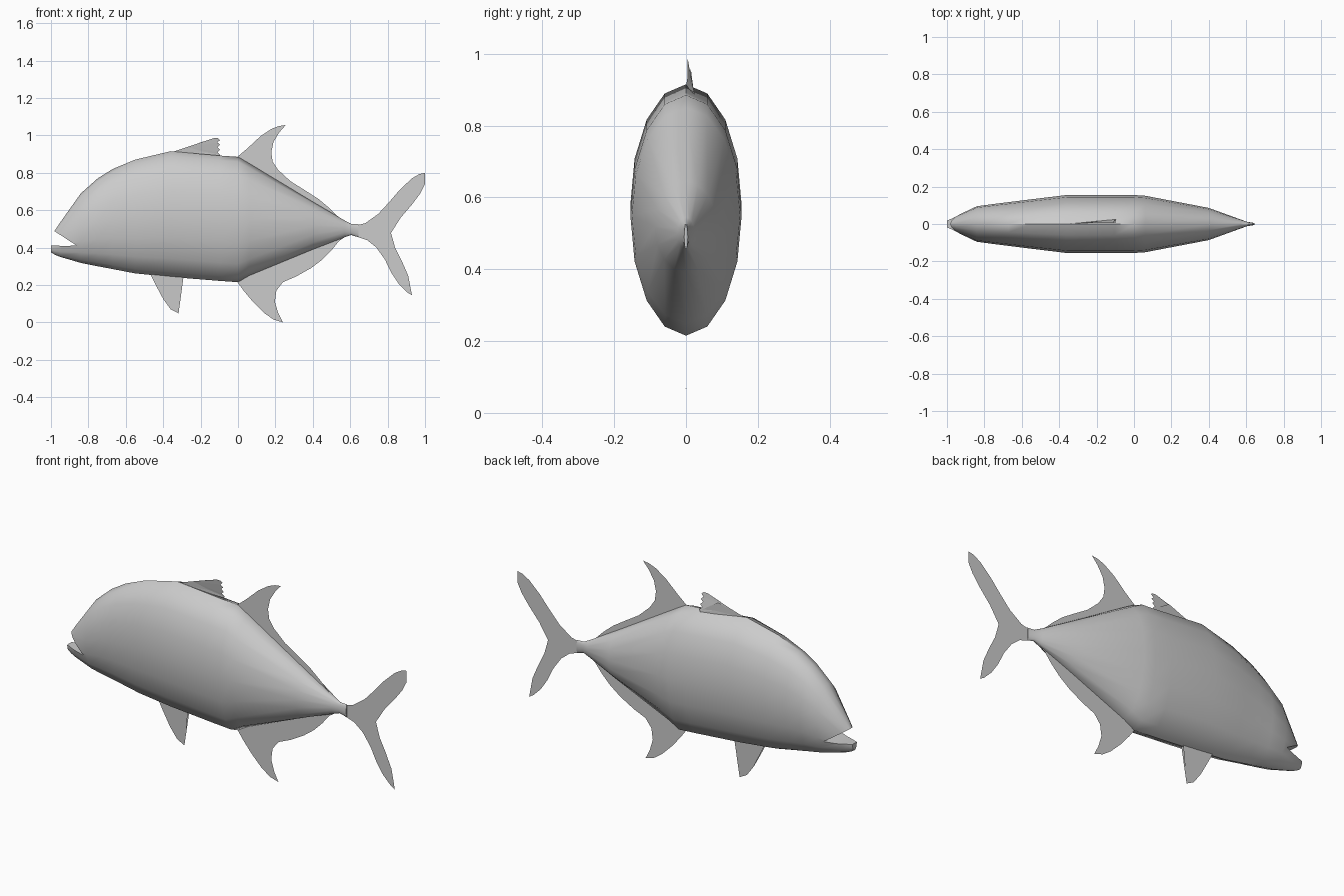
import bpy, bmesh, math
from mathutils import Vector

if "Cube" in bpy.data.objects:
    bpy.data.objects.remove(bpy.data.objects["Cube"])


def make(name, verts, faces, angle=None):
    mesh = bpy.data.meshes.new(name)
    mesh.from_pydata(verts, [], faces)
    bm = bmesh.new()
    bm.from_mesh(mesh)
    bmesh.ops.recalc_face_normals(bm, faces=bm.faces[:])
    bm.to_mesh(mesh)
    bm.free()
    ob = bpy.data.objects.new(name, mesh)
    bpy.context.collection.objects.link(ob)
    return ob


def activate(ob):
    bpy.ops.object.select_all(action='DESELECT')
    ob.select_set(True)
    bpy.context.view_layer.objects.active = ob


def loft(name, stations, n=16):
    """Elliptical rings along x: (x, bottom z, top z, half width)."""
    verts, faces = [], []
    for x, lo, hi, w in stations:
        for i in range(n):
            a = 2 * math.pi * i / n
            verts.append((x, w * math.sin(a), (lo + hi) / 2 + (hi - lo) / 2 * math.cos(a)))
    for s in range(len(stations) - 1):
        for i in range(n):
            j = (i + 1) % n
            faces.append((s * n + i, s * n + j, (s + 1) * n + j, (s + 1) * n + i))
    faces += [tuple(range(n)), tuple(range((len(stations) - 1) * n, len(stations) * n))]
    return make(name, verts, faces)


def sheet(name, outline, y=lambda x, z: 0.0):
    """Thin fin: a flat outline in x/z, with an optional sideways bend."""
    ob = make(name, [(x, 0, z) for x, z in outline], [tuple(range(len(outline)))])
    bm = bmesh.new()
    bm.from_mesh(ob.data)
    bmesh.ops.triangulate(bm, faces=bm.faces[:], ngon_method='EAR_CLIP')
    for v in bm.verts:
        v.co.y = y(v.co.x, v.co.z)
    bm.to_mesh(ob.data)
    bm.free()
    return ob


# Body with tail stalk
body = loft("body", [
    (-1.00, .375, .44, .018), (-.98, .362, .49, .028), (-.95, .35, .535, .043),
    (-.84, .318, .69, .095), (-.75, .30, .77, .107), (-.67, .285, .82, .117),
    (-.55, .262, .87, .132), (-.36, .243, .915, .155), (-.10, .222, .892, .155),
    (0, .215, .885, .155), (.06, .25, .85, .151), (.40, .39, .645, .086),
    (.57, .455, .545, .024), (.605, .467, .527, .012), (.645, .455, .525, .005)])

# Mouth opening
wedge = [(-1.06, .415), (-.92, .408), (-.865, .412), (-.98, .487), (-1.06, .54)]
k = len(wedge)
cutter = make("mouth_cutter", [(x, y, z) for y in (-.3, .3) for x, z in wedge],
              [tuple(range(k)), tuple(range(k, 2 * k))] +
              [(i, (i + 1) % k, k + (i + 1) % k, k + i) for i in range(k)])
cutter.hide_render = True
mod = body.modifiers.new("mouth", 'BOOLEAN')
mod.operation = 'DIFFERENCE'
mod.object = cutter
mod.solver = 'EXACT'
activate(body)
bpy.ops.object.modifier_apply(modifier="mouth")
bpy.data.objects.remove(cutter)
activate(body)
bpy.ops.object.shade_smooth_by_angle(angle=math.radians(45))

# Tail fin
sheet("tail_fin", [
    (.64, .52), (.68, .53), (.75, .58), (.81, .645), (.866, .71), (.93, .77), (.97, .793),
    (1.0, .80), (1.0, .74), (.975, .69), (.93, .63), (.87, .56), (.818, .478), (.84, .40),
    (.875, .33), (.91, .25), (.93, .145), (.905, .16), (.86, .205), (.82, .265),
    (.786, .335), (.74, .40), (.69, .44), (.64, .457)])

# Rear dorsal fin
sheet("rear_dorsal_fin", [
    (-.01, .88), (.05, .93), (.12, .995), (.18, 1.035), (.22, 1.05), (.255, 1.055),
    (.22, 1.015), (.19, .965), (.178, .91), (.185, .86), (.215, .815), (.28, .755),
    (.36, .705), (.43, .66), (.49, .61), (.53, .57), (.60, .52), (.40, .62)])

# Anal fin
sheet("anal_fin", [
    (-.01, .225), (.03, .17), (.08, .11), (.14, .05), (.19, .015), (.24, 0), (.215, .05),
    (.197, .11), (.205, .17), (.24, .215), (.31, .245), (.39, .29), (.45, .335),
    (.50, .385), (.54, .435), (.60, .475), (.40, .41), (.06, .27)])

# Front dorsal fin: a spiny sheet and a folded flap beside it
spines = [(-.11 + (.014 if i % 2 == 0 else 0), .975 - .013 * i) for i in range(7)]
sheet("front_dorsal_fin", [(-.36, .908), (-.27, .938), (-.20, .962), (-.13, .985), (-.108, .985)]
      + spines + [(-.10, .885)],
      lambda x, z: max(0, (x + .36) * .09 * (1 - (z - .89) / .12)))
sheet("front_dorsal_flap", [(-.36, .908), (-.20, .957), (-.10, .892)],
      lambda x, z: .022 * (x + .36) / .26)

# Pelvic fin: two sheets that meet at the edges
for side, label in ((-1, "right"), (1, "left")):
    fin = sheet("pelvic_fin_" + label, [
        (-.47, .26), (-.44, .20), (-.40, .125), (-.36, .07), (-.318, .048), (-.308, .12),
        (-.29, .255), (-.38, .25)],
        lambda x, z: side * .007 * max(0, (z - .05) / .2))
    activate(fin)
    bpy.ops.object.shade_smooth_by_angle(angle=math.radians(40))
